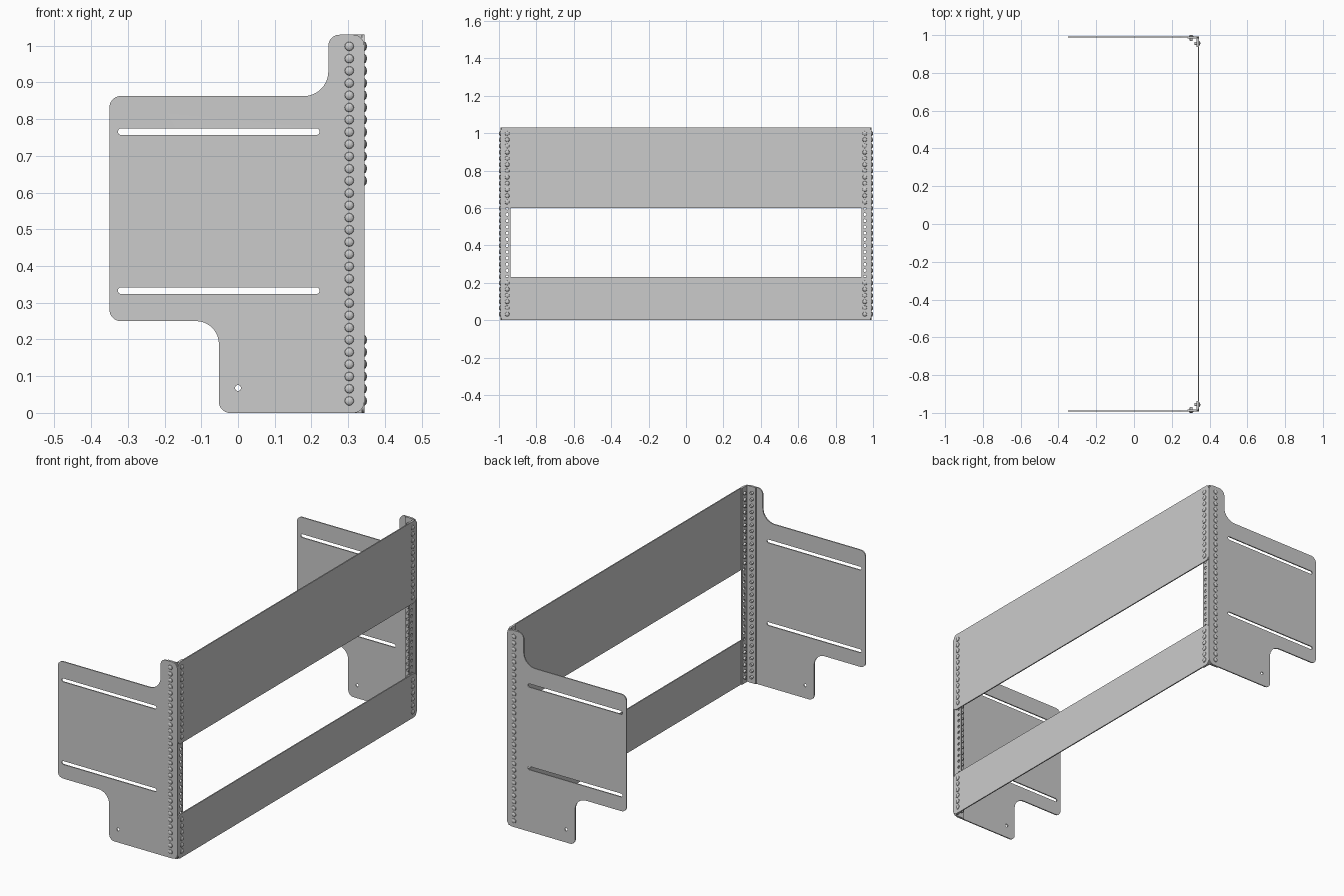
import bpy, bmesh
from math import pi
from mathutils import Vector, Matrix

if "Cube" in bpy.data.objects:
    bpy.data.objects.remove(bpy.data.objects["Cube"])

T = 0.006                                   # sheet thickness
PITCH = [0.0325 + 0.0333 * i for i in range(30)]
LOW, HIGH = PITCH[:6], PITCH[18:]           # rows that fasten the two panels


def fillet(points, n=7):
    """Round every corner of a (u, v, radius) outline."""
    out = []
    for i, (x, y, r) in enumerate(points):
        p = Vector((x, y))
        a = Vector(points[i - 1][:2]) - p
        b = Vector(points[(i + 1) % len(points)][:2]) - p
        if r == 0:
            out.append(p)
            continue
        s, e = p + a.normalized() * r, p + b.normalized() * r
        c = s + e - p
        for k in range(n + 1):
            t = k / n * pi / 2
            d = (s - c) * (1 - k / n) + (e - c) * (k / n)
            out.append(c + d.normalized() * r)
    return out


def rect(u0, u1, v0, v1, r=0.0):
    return fillet([(u0, v0, r), (u1, v0, r), (u1, v1, r), (u0, v1, r)])


def hole(u, v, r):
    return rect(u - r, u + r, v - r, v + r, r * 0.98)


def across_y(y):                            # outline (x, z), sheet facing y
    return Matrix(((1, 0, 0, 0), (0, 0, 1, y), (0, 1, 0, 0), (0, 0, 0, 1)))


def across_x(x):                            # outline (y, z), sheet facing x
    return Matrix(((0, 0, 1, x), (1, 0, 0, 0), (0, 1, 0, 0), (0, 0, 0, 1)))


def add_sheet(bm, loops, mat):
    """Extrude an outline with holes into sheet metal and place it."""
    cu = bpy.data.curves.new("outline", 'CURVE')
    cu.dimensions, cu.fill_mode, cu.extrude = '2D', 'BOTH', T / 2
    for loop in loops:
        sp = cu.splines.new('POLY')
        sp.points.add(len(loop) - 1)
        for q, p in zip(sp.points, loop):
            q.co = (p[0], p[1], 0, 1)
        sp.use_cyclic_u = True
    tmp = bpy.data.objects.new("outline", cu)
    me = bpy.data.meshes.new_from_object(tmp)
    me.transform(mat)
    bm.from_mesh(me)
    bpy.data.objects.remove(tmp)
    bpy.data.curves.remove(cu)
    bpy.data.meshes.remove(me)


def add_rivet(bm, mat, n=12):
    """Domed head outside (+z), plain shank end inside."""
    profile = [(0.007, -0.024), (0.008, -0.022), (0.008, 0), (0.0125, 0),
               (0.0115, 0.003), (0.007, 0.006), (0.003, 0.007)]
    rings = []
    for r, h in profile:
        rings.append([bm.verts.new(mat @ (Matrix.Rotation(2 * pi * k / n, 3, 'Z') @ Vector((r, 0, h))))
                      for k in range(n)])
    for a, b in zip(rings, rings[1:]):
        for k in range(n):
            bm.faces.new((a[k], a[(k + 1) % n], b[(k + 1) % n], b[k]))
    bm.faces.new(rings[0][::-1])
    bm.faces.new(rings[-1])


def finish(bm, name):
    bmesh.ops.remove_doubles(bm, verts=bm.verts, dist=0.00005)
    bmesh.ops.recalc_face_normals(bm, faces=bm.faces)
    me = bpy.data.meshes.new(name)
    bm.to_mesh(me)
    bm.free()
    bpy.context.collection.objects.link(bpy.data.objects.new(name, me))


# Side plate outline with adjustment slots and a small hole
plate = [fillet([(0.344, 0, 0.03), (0.344, 1.03, 0.03), (0.246, 1.03, 0.03),
                 (0.246, 0.863, 0.066), (-0.35, 0.863, 0.03), (-0.35, 0.25, 0.03),
                 (-0.052, 0.25, 0.062), (-0.052, 0, 0.03)]),
         rect(-0.327, 0.222, 0.757, 0.775, 0.0088),
         rect(-0.327, 0.222, 0.324, 0.342, 0.0088),
         hole(0, 0.068, 0.008)]

for side, s in (("front", -1), ("back", 1)):
    bm = bmesh.new()
    add_sheet(bm, plate, across_y(s * 0.990))
    finish(bm, side + "_side_plate")

    # Corner angle: one leg on the plate, one perforated leg on the panels
    bm = bmesh.new()
    add_sheet(bm, [rect(0.283, 0.338, 0, 1.03)], across_y(s * 0.984))
    holes = [hole(s * 0.956, z, 0.008) for z in PITCH[6:18]]
    u0, u1 = sorted((s * 0.937, s * 0.981))
    add_sheet(bm, [rect(u0, u1, 0, 1.03)] + holes, across_x(0.335))
    finish(bm, side + "_corner_angle")

    # Rivets through the plate, then through the panels
    bm = bmesh.new()
    for z in PITCH:
        add_rivet(bm, Matrix.Translation((0.303, s * 0.993, z)) @ Matrix.Rotation(-s * pi / 2, 4, 'X'))
    finish(bm, side + "_plate_rivets")
    bm = bmesh.new()
    for z in LOW + HIGH:
        add_rivet(bm, Matrix.Translation((0.344, s * 0.956, z)) @ Matrix.Rotation(pi / 2, 4, 'Y'))
    finish(bm, side + "_panel_rivets")

# Long panels joining both sides
for name, z0, z1 in (("lower_panel", 0, 0.23), ("upper_panel", 0.6, 1.03)):
    bm = bmesh.new()
    add_sheet(bm, [rect(-0.987, 0.987, z0, z1, 0.02)], across_x(0.341))
    finish(bm, name)

# Smooth the rounded edges and rivet heads, keep sheet edges crisp
for ob in bpy.context.collection.objects:
    ob.select_set(True)
    bpy.context.view_layer.objects.active = ob
bpy.ops.object.shade_smooth_by_angle(angle=pi / 6)
